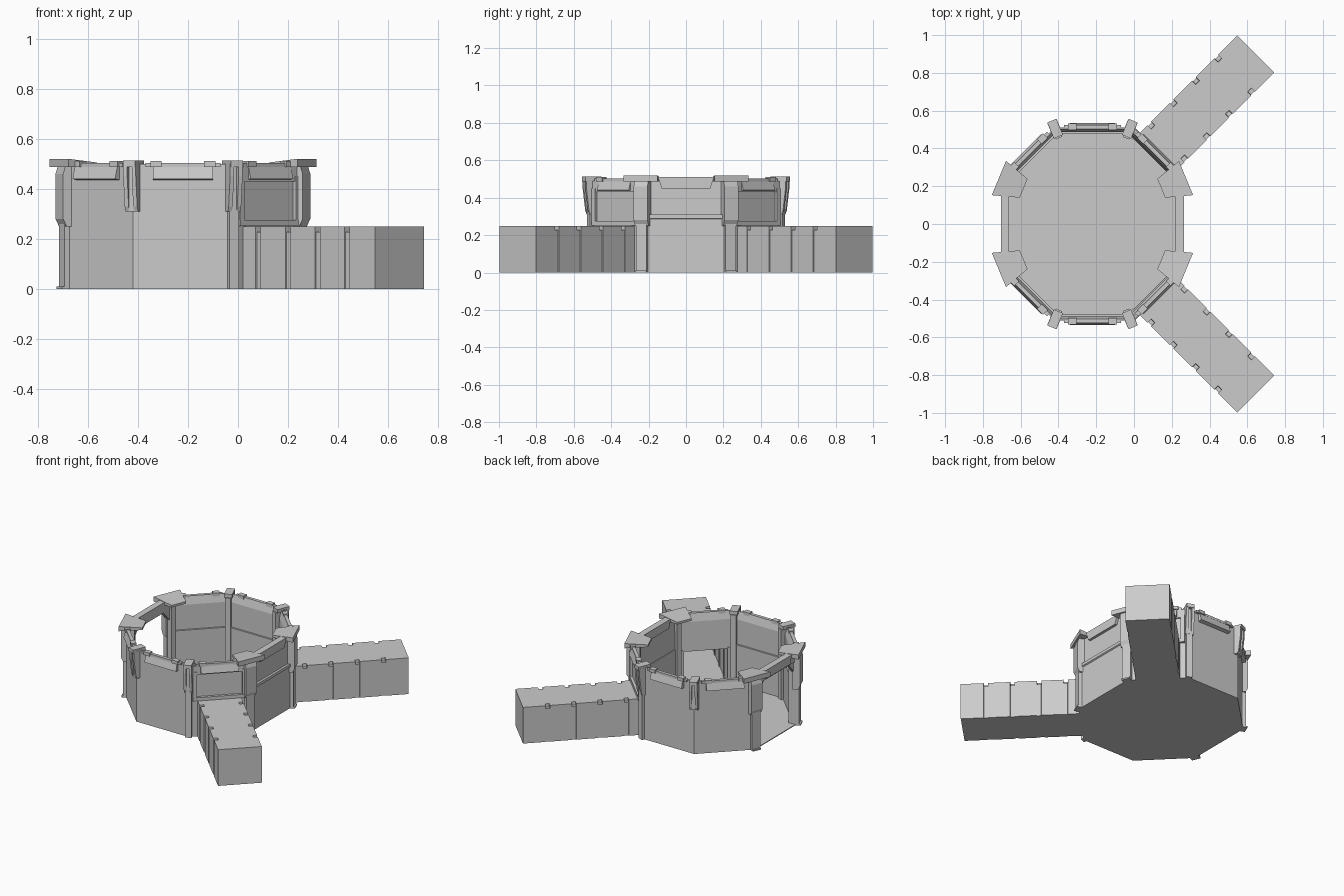
import bpy, bmesh
from mathutils import Matrix, Vector

cube = bpy.data.objects.get("Cube")
if cube:
    bpy.data.objects.remove(cube, do_unlink=True)

GREY = (0.6, 0.6, 0.6, 1)
mat = bpy.data.materials.new("plain grey")
mat.use_nodes = True
mat.diffuse_color = GREY
mat.node_tree.nodes["Principled BSDF"].inputs["Base Color"].default_value = GREY


def loft(name, rings, frame, open_start=False):
    """Skin closed rings of (along, out, up) points placed in a wall or corner frame."""
    bm = bmesh.new()
    loops = [[bm.verts.new(frame @ Vector(p)) for p in ring] for ring in rings]
    n = len(rings[0])
    for a, b in zip(loops, loops[1:]):
        for i in range(n):
            j = (i + 1) % n
            bm.faces.new((a[i], a[j], b[j], b[i]))
    if not open_start:
        bm.faces.new(loops[0])
    bm.faces.new(loops[-1])
    bmesh.ops.recalc_face_normals(bm, faces=bm.faces)
    mesh = bpy.data.meshes.new(name)
    bm.to_mesh(mesh)
    bm.free()
    mesh.materials.append(mat)
    obj = bpy.data.objects.new(name, mesh)
    bpy.context.collection.objects.link(obj)
    return obj


def bar(name, frame, s0, s1, profile):
    """Extrude an (out, up) profile along the wall from s0 to s1."""
    return loft(name, [[(s, o, z) for o, z in profile] for s in (s0, s1)], frame)


def rect(o0, o1, z0, z1):
    return [(o0, z0), (o1, z0), (o1, z1), (o0, z1)]


def make_frame(origin, out):
    along = Vector((-out.y, out.x, 0))
    m = Matrix((along, out, Vector((0, 0, 1)))).transposed().to_4x4()
    m.translation = origin
    return m


# Octagonal room outline, counter-clockwise from the front wall
half = [(-0.42, -0.51), (-0.02, -0.51), (0.255, -0.235)]
right = half[1:] + [(x, -y) for x, y in reversed(half[1:])]
outline = right + [(-0.44 - x, y) for x, y in reversed(right)]
corners = [Vector((x, y, 0)) for x, y in outline]
names = ["front_right", "right", "back_right", "back",
         "back_left", "left", "front_left", "front"]
normals = []

# Floor
world = Matrix.Identity(4)
loft("floor", [[(x, y, z) for x, y in outline] for z in (0, 0.006)], world)

# Wall sections: thick base with inner ledge, thin upper part flaring at the rim
upper = [(0, 0.5), (-0.008, 0.5), (-0.022, 0.45), (-0.022, 0.28)]
plain = [(0, 0)] + upper + [(-0.034, 0.28), (-0.034, 0)]
ledged = [(0, 0), (-0.034, 0), (-0.034, 0.28), (-0.03, 0.28), (-0.022, 0.5), (-0.008, 0.5),
          (-0.008, 0.31), (0.008, 0.31), (0.008, 0.29), (0, 0.285)]
WIDE, TALL = 0.139, 0.25


def corridor_ring(d, notched):
    side = WIDE - (0.005 if notched else 0)
    corner = (WIDE - 0.027, TALL - 0.022) if notched else (WIDE, TALL)
    right_side = [(side, 0), (side, TALL - 0.022), corner, (WIDE - 0.027, TALL)]
    if notched:
        right_side[3] = (WIDE - 0.028, TALL)
    ring = right_side + [(-s, z) for s, z in reversed(right_side)]
    return [(s, d, z) for s, z in ring]


def build_corridor(name, f):
    rings = [corridor_ring(-0.02, False)]
    for i in range(4):
        d = 0.087 + 0.167 * i
        rings += [corridor_ring(d - 0.014, False), corridor_ring(d - 0.013, True),
                  corridor_ring(d + 0.013, True), corridor_ring(d + 0.014, False)]
    rings.append(corridor_ring(0.746, False))
    loft(name + "_corridor", rings, f, open_start=True)


def build_cap(name, f):
    # Sloped rim plate with a raised block at each end
    wedge = [(-0.008, 0.485), (0, 0.435), (0.026, 0.44), (0.012, 0.492), (-0.008, 0.496)]
    bar(name + "_rim_plate", f, -0.12, 0.12, wedge)
    bar(name + "_rim_rail", f, -0.15, 0.15, rect(-0.008, 0.014, 0.488, 0.503))
    for k in (-1, 1):
        bar(name + "_rim_block", f, k * 0.085, k * 0.13, rect(-0.012, 0.022, 0.488, 0.511))


for i, name in enumerate(names):
    a, b = corners[i], corners[(i + 1) % 8]
    t = (b - a).normalized()
    out = Vector((t.y, -t.x, 0))
    normals.append(out)
    f = make_frame((a + b) / 2, out)
    h = (b - a).length / 2

    if name in ("front_right", "back_right"):
        # Doorway into a corridor, with a framed panel above
        bar(name + "_upper_wall", f, -h, h, [(0, 0.25), (-0.03, 0.25)] +
            [(-0.022, 0.45), (-0.008, 0.5), (0, 0.5)])
        for k in (-1, 1):
            bar(name + "_door_jamb", f, k * WIDE, k * h, rect(-0.034, 0, 0, 0.26))
            bar(name + "_panel_side", f, k * 0.145, k * 0.17, rect(-0.01, 0.016, 0.27, 0.45))
        bar(name + "_panel_sill", f, -0.17, 0.17, rect(-0.01, 0.018, 0.252, 0.275))
        bar(name + "_panel_head", f, -0.17, 0.17, rect(-0.01, 0.012, 0.43, 0.49))
        build_corridor(name, f)
        build_cap(name, f)
    elif name == "left":
        # Open entrance with lintel, jambs and corner gussets
        bar(name + "_lintel", f, -h, h, rect(-0.034, 0, 0.44, 0.5))
        for k in (-1, 1):
            bar(name + "_entrance_jamb", f, k * (h - 0.035), k * h, rect(-0.034, 0, 0, 0.45))
            tri = [(h - 0.03, 0.36), (h - 0.03, 0.45), (h - 0.11, 0.45)]
            loft(name + "_gusset", [[(k * s, o, z) for s, z in tri] for o in (-0.03, -0.005)], f)
    else:
        bar(name + "_wall", f, -h, h, ledged if name == "right" else plain)
        if name != "right":
            build_cap(name, f)
    if name in ("left", "right"):
        trim = [(s, z) for s, z in ((-0.15, 0.51), (-0.13, 0.45), (0.13, 0.45), (0.15, 0.51))]
        loft(name + "_rim_rail", [[(s, o, z) for s, z in trim] for o in (-0.034, 0.01)], f)

# Corner posts, wide tilted plates on the side corners and small caps on the others
for i, c in enumerate(corners):
    out = (normals[i] + normals[i - 1]).normalized()
    f = make_frame(c, out)
    bar("inner_post", f, -0.018, 0.018, rect(-0.06, -0.02, 0, 0.49))
    if abs(c.y) < 0.4:
        bar("outer_post", f, -0.03, 0.03, rect(-0.03, 0.01, 0, 0.49))
        bar("post_sleeve", f, -0.04, 0.04,
            [(-0.03, 0.25), (0.005, 0.25), (0.02, 0.28), (0.02, 0.46), (0.01, 0.49), (-0.03, 0.49)])
        bar("post_foot", f, -0.03, 0.03, rect(-0.03, 0.02, 0, 0.01))
        inner = [(-0.054, -0.12, 0.49), (0.054, -0.12, 0.49), (0.054, -0.12, 0.505), (-0.054, -0.12, 0.505)]
        outer = [(-0.098, 0.022, 0.487), (0.098, 0.022, 0.487), (0.098, 0.022, 0.52), (-0.098, 0.022, 0.52)]
        loft("corner_plate", [inner, outer], f)
    else:
        for k in (-1, 1):
            bar("post_fin", f, k * 0.01, k * 0.027,
                [(-0.02, 0.31), (0.012, 0.31), (0.02, 0.33), (0.035, 0.45), (0.035, 0.5), (-0.02, 0.5)])
        bar("post_core", f, -0.012, 0.012, rect(-0.02, 0.014, 0.31, 0.5))
        bar("post_cap", f, -0.026, 0.026, rect(-0.052, 0.04, 0.488, 0.513))
        if c.x > -0.2:
            bar("corridor_post", f, -0.02, 0.02, rect(-0.02, 0.012, 0, 0.32))
